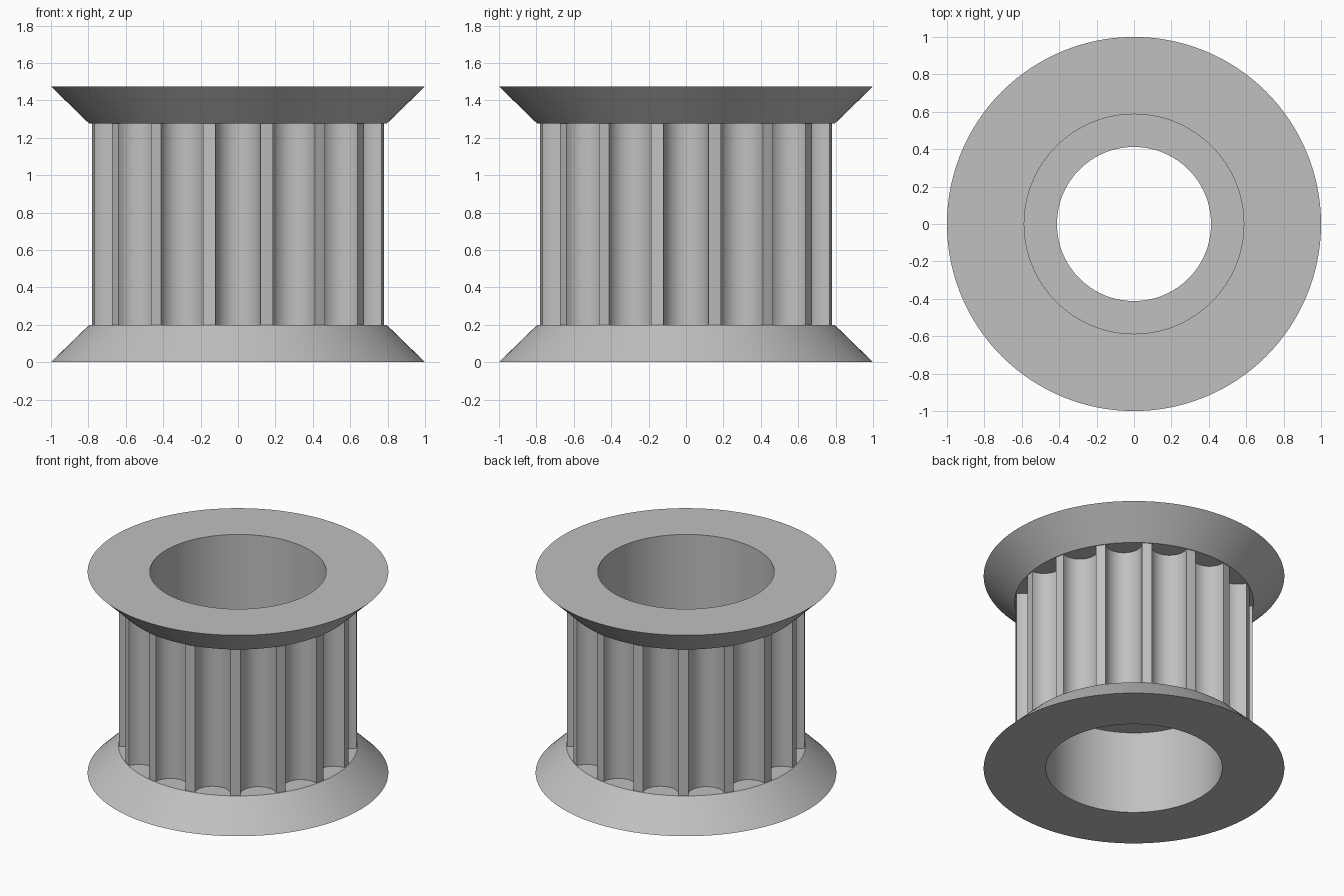
import bpy, bmesh, math

if "Cube" in bpy.data.objects:
    bpy.data.objects.remove(bpy.data.objects["Cube"])

TEETH = 16
R_LAND, R_BORE, R_HUB = 0.79, 0.587, 0.412
HEIGHT, FLANGE = 1.475, 0.2
GROOVE_HALF, GROOVE_DEPTH = 0.121, 0.13
SEG = 128

grey = bpy.data.materials.new("light grey")
grey.diffuse_color = (0.53, 0.53, 0.53, 1)
grey.use_nodes = True
grey.node_tree.nodes["Principled BSDF"].inputs["Base Color"].default_value = grey.diffuse_color


def circle(r):
    return [(r * math.cos(2 * math.pi * i / SEG), r * math.sin(2 * math.pi * i / SEG))
            for i in range(SEG)]


def gear_outline():
    """Round grooves with narrow lands between them."""
    pts = []
    edge = math.asin(GROOVE_HALF / R_LAND)
    r_edge = R_LAND * math.cos(edge)
    floor = R_LAND - GROOVE_DEPTH
    steps = 16
    for k in range(TEETH):
        a = 2 * math.pi * k / TEETH
        for i in range(steps + 1):
            t = math.pi * i / steps
            u = r_edge - (r_edge - floor) * math.sin(t)
            v = -GROOVE_HALF * math.cos(t)
            pts.append((u * math.cos(a) - v * math.sin(a),
                        u * math.sin(a) + v * math.cos(a)))
        mid = a + math.pi / TEETH
        pts.append((R_LAND * math.cos(mid), R_LAND * math.sin(mid)))
    return pts


def build(name, strips):
    """Each strip is a list of (outline, z) rings joined one after another."""
    bm = bmesh.new()
    for rings in strips:
        loops = [[bm.verts.new((x, y, z)) for x, y in pts] for pts, z in rings]
        for a, b in zip(loops, loops[1:]):
            n = len(a)
            for i in range(n):
                j = (i + 1) % n
                bm.faces.new((a[i], a[j], b[j], b[i]))
    bmesh.ops.remove_doubles(bm, verts=bm.verts, dist=1e-5)
    mesh = bpy.data.meshes.new(name)
    bm.to_mesh(mesh)
    bm.free()
    mesh.materials.append(grey)
    ob = bpy.data.objects.new(name, mesh)
    bpy.context.collection.objects.link(ob)
    bpy.ops.object.select_all(action='DESELECT')
    ob.select_set(True)
    bpy.context.view_layer.objects.active = ob
    bpy.ops.object.shade_smooth_by_angle(angle=math.radians(30))
    return ob


def lathe(name, profile):
    return build(name, [[(circle(r), z) for r, z in profile]])


z0, z1 = FLANGE, HEIGHT - FLANGE

# conical end flanges
lathe("bottom_flange", [(R_BORE, 0), (1, 0), (0.795, z0), (R_BORE, z0), (R_BORE, 0)])
lathe("top_flange", [(R_BORE, z1), (0.795, z1), (1, HEIGHT), (R_BORE, HEIGHT), (R_BORE, z1)])

# toothed barrel with its bore
gear = gear_outline()
build("toothed_barrel", [[(gear, z0), (gear, z1)],
                         [(circle(R_BORE), z1), (circle(R_BORE), z0)]])

# inner shoulder halfway along the bore
lathe("inner_shoulder", [(R_BORE, 0.61), (R_HUB, 0.61)][::1] + [(R_HUB, 0.865), (R_BORE, 0.865)])
for p in bpy.data.objects["inner_shoulder"].data.polygons:
    p.flip()
